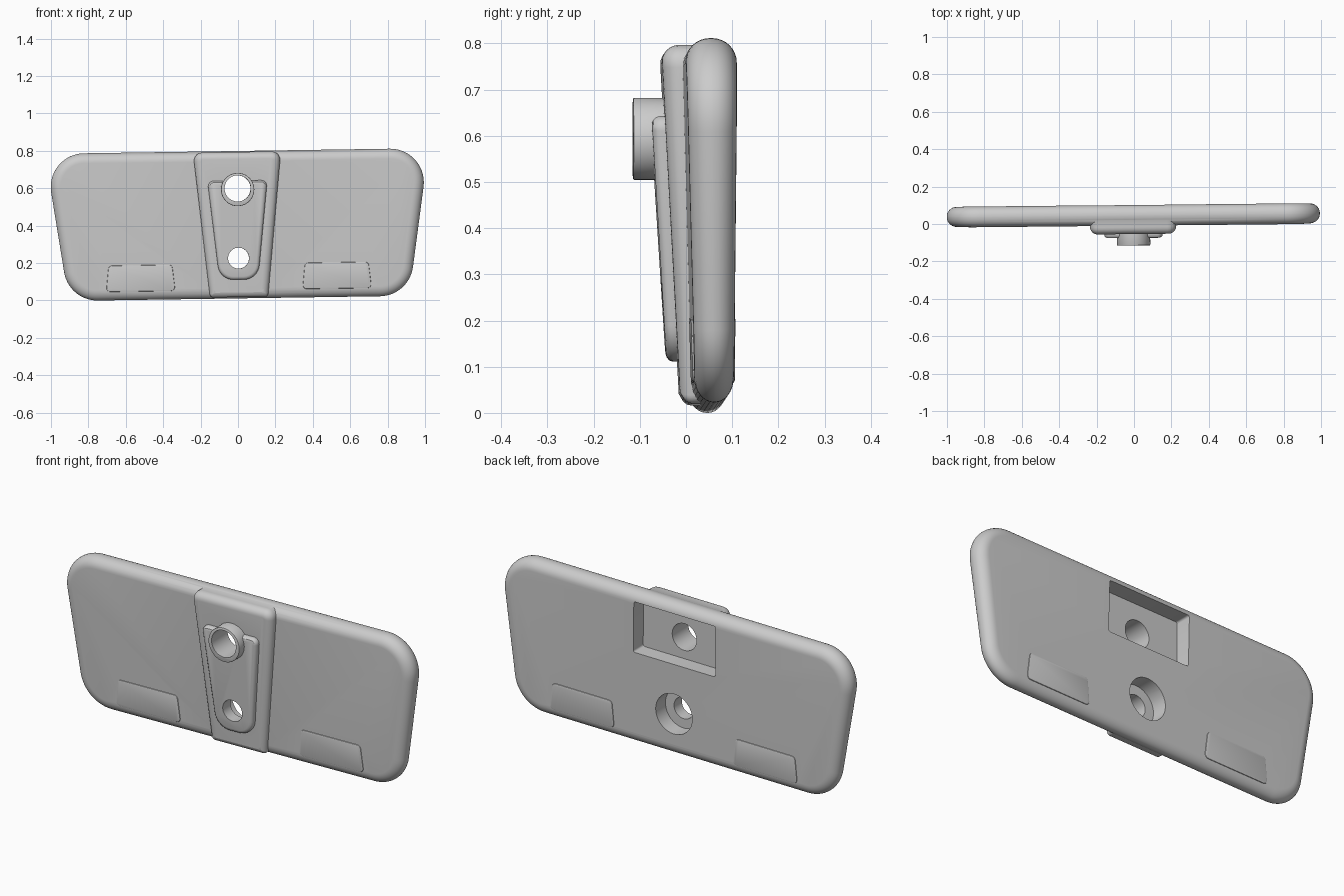
import bpy, bmesh
from math import radians, sin, cos, pi
from mathutils import Vector, Matrix

if "Cube" in bpy.data.objects:
    bpy.data.objects.remove(bpy.data.objects["Cube"])


def rounded(points, radii, segs=10):
    """Round the corners of an (x, z) outline with arcs."""
    out, n = [], len(points)
    for i in range(n):
        p = Vector(points[i])
        a = (Vector(points[i - 1]) - p).normalized()
        b = (Vector(points[(i + 1) % n]) - p).normalized()
        r = radii[i]
        half = a.angle(b) / 2
        t = r / abs(sin(half)) * cos(half)
        centre = p + (a + b).normalized() * (r / sin(half))
        v0, v1 = p + a * t - centre, p + b * t - centre
        ang = v0.angle_signed(v1)
        for k in range(segs + 1):
            w = -ang * k / segs
            out.append((centre.x + v0.x * cos(w) - v0.y * sin(w),
                        centre.y + v0.x * sin(w) + v0.y * cos(w)))
    return out


def trapezoid(bottom, top, z0, z1, cx=0):
    return [(cx - bottom, z0), (cx + bottom, z0), (cx + top, z1), (cx - top, z1)]


def circle(r, z, n=40):
    return [(r * cos(2 * pi * i / n), z + r * sin(2 * pi * i / n)) for i in range(n)]


def slab(name, outline, y0, y1, front=0, back=0, segs=6, warp=None):
    """Extrude an outline along y, round its front/back rims, optionally warp y."""
    bm = bmesh.new()
    fv = [bm.verts.new((x, y0, z)) for x, z in outline]
    bv = [bm.verts.new((x, y1, z)) for x, z in outline]
    n = len(outline)
    caps = [bm.faces.new(fv), bm.faces.new(bv[::-1])]
    for i in range(n):
        j = (i + 1) % n
        bm.faces.new((fv[j], fv[i], bv[i], bv[j]))
    bm.normal_update()
    for edges, width in [(list(caps[0].edges), front), (list(caps[1].edges), back)]:
        if width:
            bmesh.ops.bevel(bm, geom=edges, offset=width, segments=segs,
                            profile=0.5, affect='EDGES')
    if warp:
        for v in bm.verts:
            v.co.y = warp(v.co.y, v.co.z)
    bmesh.ops.recalc_face_normals(bm, faces=bm.faces)
    me = bpy.data.meshes.new(name)
    bm.to_mesh(me)
    bm.free()
    ob = bpy.data.objects.new(name, me)
    bpy.context.collection.objects.link(ob)
    return ob


def combine(base, other, operation):
    other.hide_render = True
    bpy.context.view_layer.objects.active = base
    m = base.modifiers.new(operation, 'BOOLEAN')
    m.operation, m.object, m.solver = operation, other, 'EXACT'
    bpy.ops.object.modifier_apply(modifier=m.name)
    bpy.data.objects.remove(other)


def face_y(z):
    return 0.012 - 0.028 * z


def thick(z):
    return 0.083 + 0.037 * z


# Wide rounded plate, slightly thinner toward the bottom
plate = slab("mounting_plate",
             rounded(trapezoid(0.91, 1.026, 0.015, 0.803), [0.18] * 4, 14),
             0, 0.11, 0.053, 0.053, 8,
             lambda y, z: face_y(z) + y * thick(z) / 0.11)

# Faint raised pads near the lower corners, on both faces
for s in (-1, 1):
    pad = slab("pad", rounded(trapezoid(0.185, 0.17, 0.06, 0.2, s * 0.525), [0.02] * 4, 4),
               -0.004, 0.114, 0.004, 0.004, 2,
               lambda y, z: face_y(z) + y * thick(z) / 0.11)
    combine(plate, pad, 'UNION')

# Tapered central band
band = slab("centre_band",
            rounded(trapezoid(0.155, 0.235, 0.022, 0.798), [0.02, 0.02, 0.045, 0.045], 5),
            -0.05, 0.05, 0.038, 0, 6,
            lambda y, z: y + (0.038 - 0.055 * z) * (0.05 - y) / 0.1)
combine(plate, band, 'UNION')

# Raised tongue with a round lower end
tongue = slab("tongue",
              rounded(trapezoid(0.103, 0.16, 0.115, 0.645), [0.085, 0.085, 0.03, 0.03], 8),
              -0.06, 0.04, 0.018, 0, 3,
              lambda y, z: y + (0.024 - 0.062 * z) * (0.04 - y) / 0.1)
combine(plate, tongue, 'UNION')

# Collar around the upper hole
combine(plate, slab("collar", circle(0.089, 0.597), -0.115, 0.04, 0.004, 0, 2), 'UNION')

# Rear pocket, rear counterbore and the two through holes
cutters = [
    slab("pocket_cutter", rounded(trapezoid(0.235, 0.235, 0.49, 0.755), [0.01] * 4, 3), 0.018, 0.3),
    slab("counterbore_cutter", circle(0.105, 0.23), 0.015, 0.3),
    slab("upper_hole_cutter", circle(0.07, 0.603), -0.3, 0.3),
    slab("lower_hole_cutter", circle(0.056, 0.23), -0.3, 0.3),
]
for c in cutters:
    combine(plate, c, 'DIFFERENCE')

# The whole piece sits very slightly rotated
pivot = Vector((0, 0, 0.4))
plate.data.transform(Matrix.Translation(pivot)
                     @ Matrix.Rotation(0.010, 4, 'Z')
                     @ Matrix.Rotation(-0.015, 4, 'Y')
                     @ Matrix.Translation(-pivot))
low = min(v.co.z for v in plate.data.vertices)
plate.data.transform(Matrix.Translation((0, 0, -low)))

bpy.ops.object.select_all(action='DESELECT')
plate.select_set(True)
bpy.context.view_layer.objects.active = plate
bpy.ops.object.shade_smooth_by_angle(angle=radians(32))
